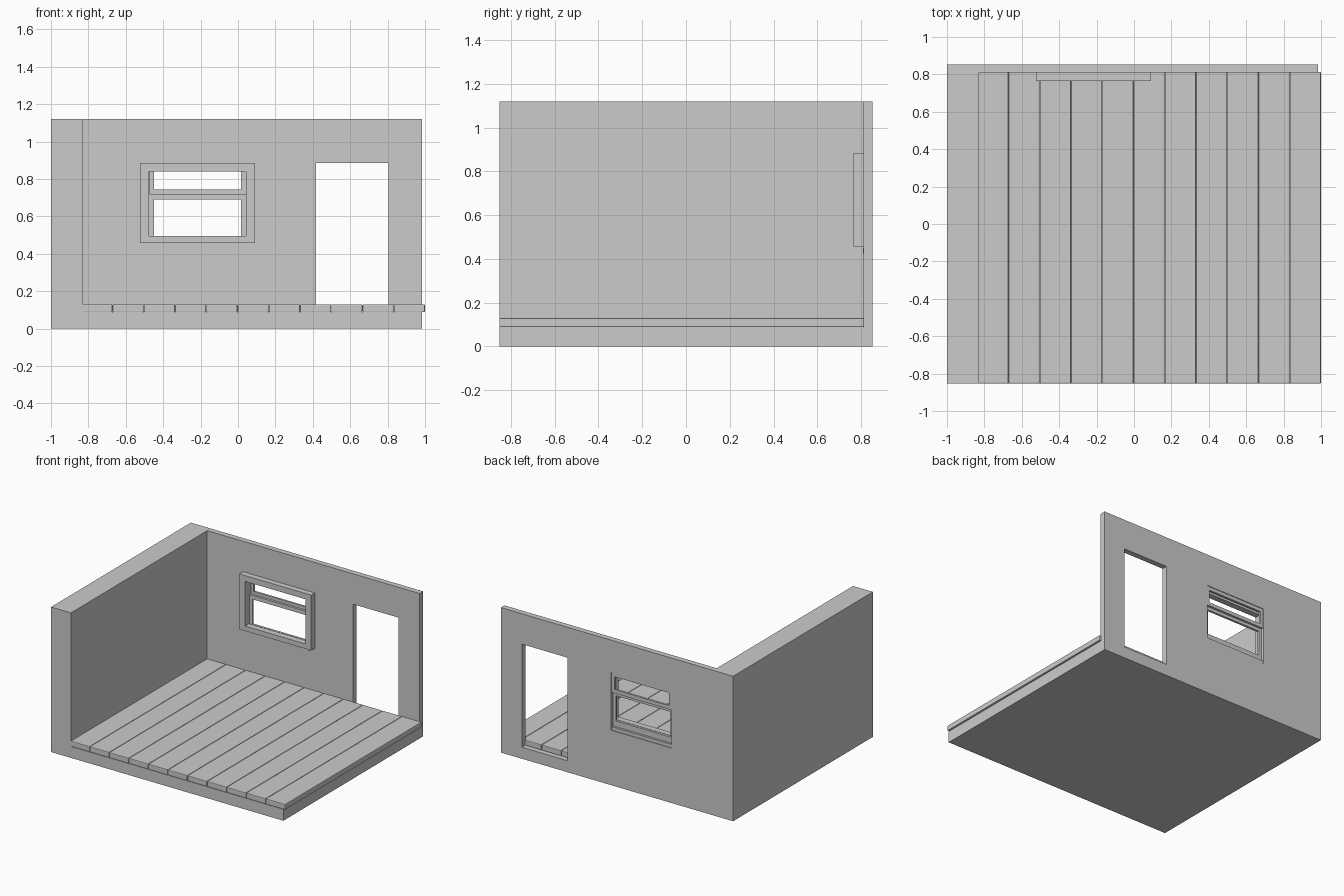
import bpy, bmesh
from mathutils import Vector

if "Cube" in bpy.data.objects:
    bpy.data.objects.remove(bpy.data.objects["Cube"])


def box(name, x0, x1, y0, y1, z0, z1):
    bm = bmesh.new()
    bmesh.ops.create_cube(bm, size=1)
    for v in bm.verts:
        v.co = Vector((x0 if v.co.x < 0 else x1,
                       y0 if v.co.y < 0 else y1,
                       z0 if v.co.z < 0 else z1))
    mesh = bpy.data.meshes.new(name)
    bm.to_mesh(mesh)
    bm.free()
    ob = bpy.data.objects.new(name, mesh)
    bpy.context.collection.objects.link(ob)
    return ob


def cut(target, cutter):
    mod = target.modifiers.new(cutter.name, 'BOOLEAN')
    mod.operation = 'DIFFERENCE'
    mod.solver = 'EXACT'
    mod.object = cutter
    bpy.context.view_layer.objects.active = target
    bpy.ops.object.modifier_apply(modifier=mod.name)
    bpy.data.objects.remove(cutter)


def frame(name, outer, inner, y0, y1):
    """Rectangular frame; outer and inner are (x0, x1, z0, z1)."""
    ob = box(name, outer[0], outer[1], y0, y1, outer[2], outer[3])
    cut(ob, box("opening", inner[0], inner[1], y0 - .1, y1 + .1, inner[2], inner[3]))
    return ob


# One-piece shell: base slab, thick left wall, thin back wall with openings
Y = 0.853
shell = box("room_shell", -1, 0.985, -Y, Y, 0, 1.12)
cut(shell, box("room_space", -0.83, 1.5, -1.5, 0.81, 0.088, 1.5))
cut(shell, box("doorway", 0.417, 0.805, 0.7, 1, 0.089, 0.885))
cut(shell, box("window_hole", -0.473, 0.042, 0.7, 1, 0.424, 0.87))

# Floorboards with softened edges
COUNT, START, END = 11, -0.838, 1.0
pitch = (END - START) / COUNT
for i in range(COUNT):
    x = START + i * pitch
    board = box(f"floorboard_{i + 1}", x + .001, x + pitch - .001, -Y, 0.814, 0.088, 0.13)
    bev = board.modifiers.new("soft_edges", 'BEVEL')
    bev.width = 0.005
    bev.segments = 2

# Window: interior trim, two overlapping sashes and the outer sill
frame("window_trim", (-0.525, 0.09, 0.457, 0.885), (-0.475, 0.042, 0.495, 0.84), 0.765, 0.811)
frame("upper_sash", (-0.473, 0.042, 0.715, 0.87), (-0.448, 0.017, 0.743, 0.842), 0.832, 0.848)
frame("lower_sash", (-0.473, 0.042, 0.45, 0.72), (-0.448, 0.017, 0.495, 0.69), 0.815, 0.832)
box("window_sill", -0.473, 0.042, 0.808, 0.848, 0.424, 0.45)
